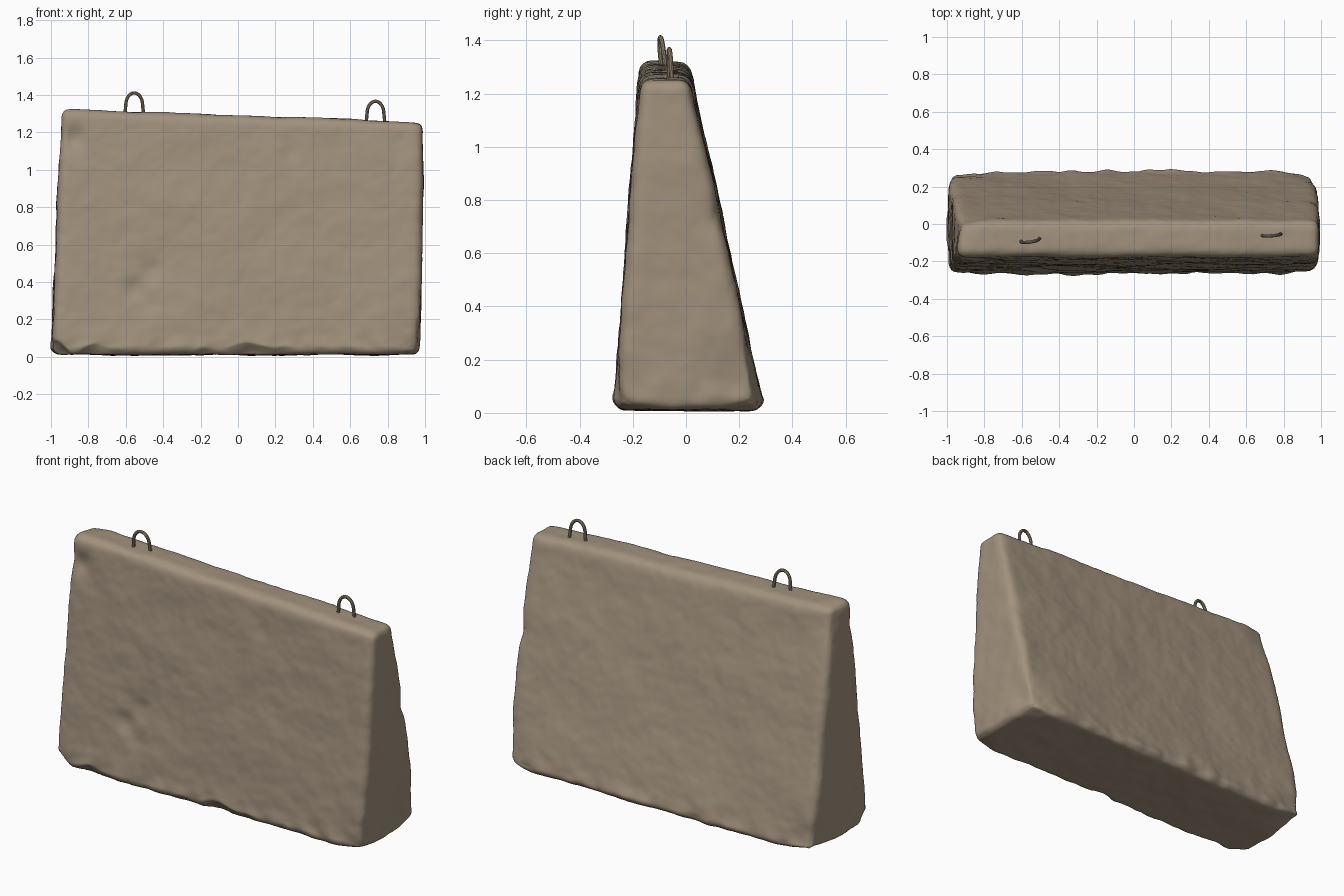
import bpy, bmesh, math
from mathutils import Vector, noise

cube = bpy.data.objects.get("Cube")
if cube:
    bpy.data.objects.remove(cube, do_unlink=True)

# Weathered concrete colour shared by every part
concrete = bpy.data.materials.new("warm grey concrete")
concrete.use_nodes = True
colour = (0.36, 0.285, 0.205, 1)
concrete.diffuse_color = colour
concrete.node_tree.nodes["Principled BSDF"].inputs["Base Color"].default_value = colour


def activate(obj):
    bpy.ops.object.select_all(action="DESELECT")
    obj.select_set(True)
    bpy.context.view_layer.objects.active = obj


# Tapered barrier block: leaning back face, top sloping down to one end
bpy.ops.mesh.primitive_cube_add(size=2)
block = bpy.context.object
block.name = "barrier_block"
block.data.materials.append(concrete)
for v in block.data.vertices:
    left, back, top = (c > 0 for c in v.co)
    if top:
        v.co = (0.995 if left else -0.945, 0.015 if back else -0.175, 1.255 if left else 1.325)
    else:
        v.co = (0.975 if left else -1.0, 0.29 if back else -0.27, 0.01)

# Rounded edges and an even mesh fine enough for the wear
bevel = block.modifiers.new("rounded edges", "BEVEL")
bevel.width, bevel.segments = 0.045, 4
remesh = block.modifiers.new("even mesh", "REMESH")
remesh.mode, remesh.voxel_size = "VOXEL", 0.014
smooth = block.modifiers.new("soften", "SMOOTH")
smooth.factor, smooth.iterations = 0.5, 5
activate(block)
for name in [m.name for m in block.modifiers]:
    bpy.ops.object.modifier_apply(modifier=name)

# Dents: centre, radius, depth
dents = [
    ((-0.88, -0.19, 1.17), 0.06, 0.025),
    ((-0.55, -0.25, 0.36), 0.06, 0.02),
    ((-0.46, -0.25, 0.46), 0.07, 0.015),
    ((-0.47, -0.25, 0.28), 0.06, 0.012),
    ((0.28, -0.18, 1.10), 0.04, 0.008),
    ((0.99, 0.12, 0.74), 0.06, 0.012),
    ((0.98, 0.18, 0.16), 0.10, 0.02),
    ((0.97, -0.26, 0.05), 0.12, 0.03),
    ((0.97, 0.27, 0.04), 0.10, 0.03),
    ((-0.97, 0.25, 0.05), 0.14, 0.03),
    ((-0.95, 0.03, 1.25), 0.12, 0.02),
]


def wear(p, n):
    """Distance to move a surface point along its normal."""
    d = 0.008 * noise.noise(p * 3) + 0.004 * noise.noise(p * 9)
    d += 0.002 * noise.noise(p * 22)
    for centre, radius, depth in dents:
        r = (p - Vector(centre)).length / radius
        d -= depth * math.exp(-r * r)
    # Rougher breakage along the base
    base = max(0, 1 - p.z / 0.16)
    d += base * 0.02 * noise.noise(p * 11) * (1 - abs(n.z)) 
    return d


bm = bmesh.new()
bm.from_mesh(block.data)
bm.normal_update()
moves = [(v, v.normal.copy(), wear(v.co, v.normal)) for v in bm.verts]
for v, n, d in moves:
    v.co += n * d

# Broken lower front edge, deepest at one corner
corner = Vector((0.5, 0.55, 0.67)).normalized()
for v in bm.verts:
    p = v.co
    rough = 0.025 * noise.noise(p * 8)
    cut = (p - Vector((-0.99, -0.26, 0.10))).dot(corner) + rough
    if cut < 0:
        p -= corner * cut * 0.9
    edge = Vector((0, 0.8, 0.6))
    reach = 0.055 * math.exp(-((p.x - 0.05) / 0.3) ** 2)
    reach += 0.05 * math.exp(-((p.x + 0.75) / 0.2) ** 2)
    cut = (p - Vector((p.x, -0.27, 0.02 + reach))).dot(edge) + rough * 0.7
    if cut < 0:
        p -= edge * cut * 0.9
    p.z = max(p.z, 0.0)
for f in bm.faces:
    f.smooth = True
bm.to_mesh(block.data)
bm.free()


# Steel lifting loops: arched rods set into the top
def lifting_loop(name, x, y, foot, crown, lean, turn):
    curve = bpy.data.curves.new(name, "CURVE")
    curve.dimensions = "3D"
    curve.bevel_depth, curve.bevel_resolution = 0.009, 3
    spline = curve.splines.new("POLY")
    half, steps = 0.045, 16
    rise = crown - foot - 0.009
    arch = [(half * math.cos(math.pi * i / steps),
             rise * (0.35 + 0.65 * math.sin(math.pi * i / steps))) for i in range(steps + 1)]
    path = [(half * 1.15, -0.03)] + arch + [(-half * 1.15, -0.03)]
    spline.points.add(len(path) - 1)
    for point, (u, h) in zip(spline.points, path):
        point.co = (x + u, y + u * turn + h * lean, foot + h, 1)
    loop = bpy.data.objects.new(name, curve)
    bpy.context.collection.objects.link(loop)
    curve.materials.append(concrete)
    activate(loop)
    bpy.ops.object.convert(target="MESH")
    bpy.ops.object.shade_smooth_by_angle()


lifting_loop("right_lifting_loop", -0.555, -0.086, 1.31, 1.42, -0.1, 0.15)
lifting_loop("left_lifting_loop", 0.735, -0.058, 1.265, 1.375, -0.05, 0.08)
